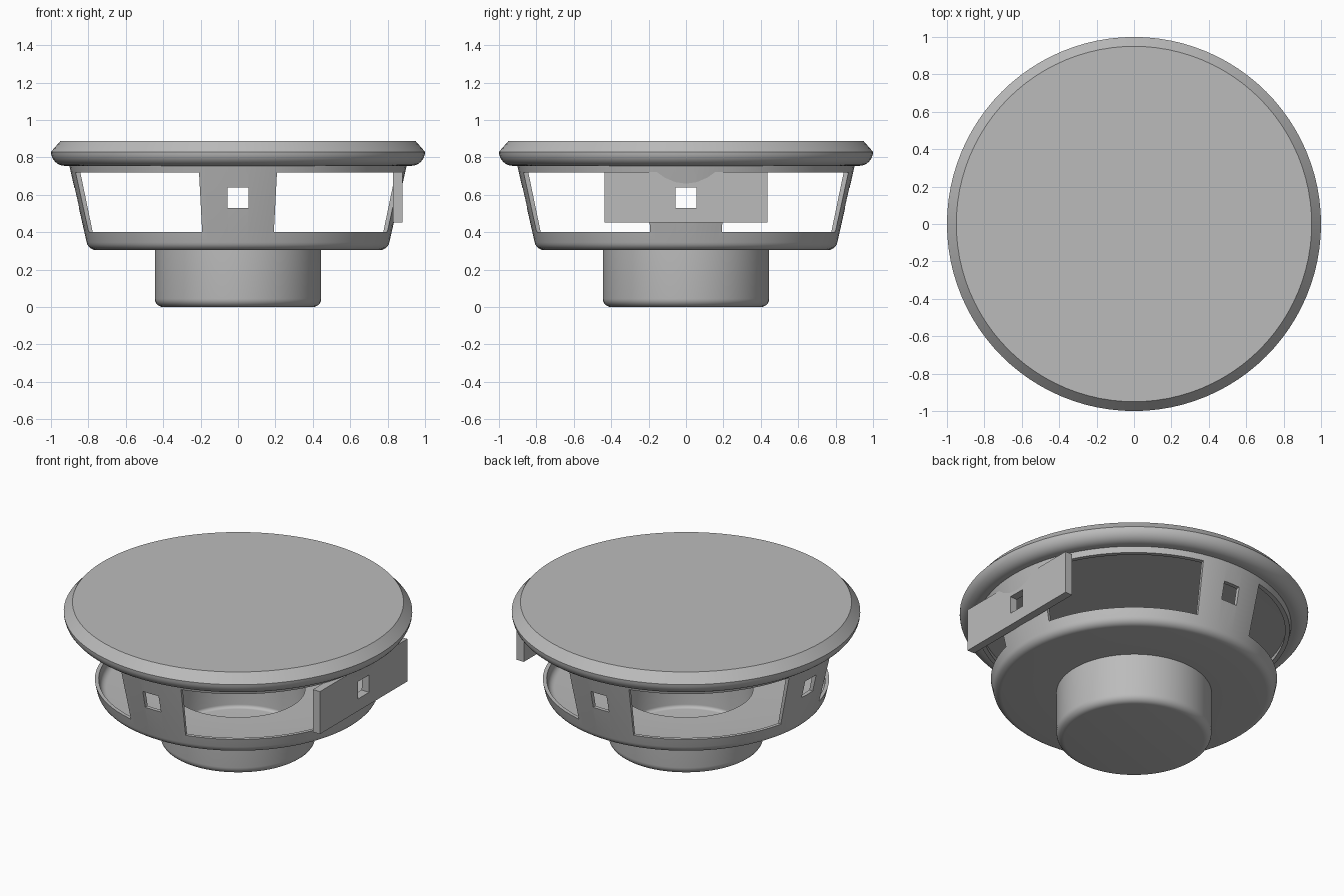
import bpy, bmesh, math
from mathutils import Matrix

cube = bpy.data.objects.get("Cube")
if cube:
    bpy.data.objects.remove(cube, do_unlink=True)

grey = bpy.data.materials.new("Plain grey")
grey.use_nodes = True
grey.diffuse_color = (0.5, 0.5, 0.5, 1)
grey.node_tree.nodes["Principled BSDF"].inputs["Base Color"].default_value = (0.5, 0.5, 0.5, 1)

SEGMENTS = 96


def add_object(name, bm):
    bmesh.ops.recalc_face_normals(bm, faces=bm.faces[:])
    mesh = bpy.data.meshes.new(name)
    bm.to_mesh(mesh)
    bm.free()
    mesh.materials.append(grey)
    obj = bpy.data.objects.new(name, mesh)
    bpy.context.collection.objects.link(obj)
    return obj


def activate(obj):
    bpy.ops.object.select_all(action="DESELECT")
    obj.select_set(True)
    bpy.context.view_layer.objects.active = obj


def lathe(name, profile):
    """Spin a radius/height profile, from axis to axis, round z."""
    bm = bmesh.new()
    verts = [bm.verts.new((r, 0, z)) for r, z in profile]
    edges = [bm.edges.new(pair) for pair in zip(verts, verts[1:])]
    bmesh.ops.spin(bm, geom=verts + edges, cent=(0, 0, 0), axis=(0, 0, 1),
                   angle=math.tau, steps=SEGMENTS)
    bmesh.ops.remove_doubles(bm, verts=bm.verts[:], dist=0.0005)
    return add_object(name, bm)


def arc(cx, cz, radius, start, end, steps=6):
    """Points of a rounded profile corner, angles in degrees."""
    angles = [math.radians(start + (end - start) * i / steps) for i in range(steps + 1)]
    return [(cx + radius * math.cos(a), cz + radius * math.sin(a)) for a in angles]


def box(name, x, y, z, turn=0):
    bm = bmesh.new()
    size = [b - a for a, b in (x, y, z)]
    middle = [(a + b) / 2 for a, b in (x, y, z)]
    bmesh.ops.create_cube(bm, size=1, matrix=Matrix.Rotation(turn, 4, "Z")
                          @ Matrix.Translation(middle) @ Matrix.Diagonal((*size, 1)))
    return add_object(name, bm)


def window_cutter(middle, half):
    """A wedge of a ring, for one opening in the basket wall."""
    bm = bmesh.new()
    angles = [middle + half * (i / 12 - 1) for i in range(25)]
    outline = [(0.6 * math.cos(a), 0.6 * math.sin(a)) for a in angles]
    outline += [(1.1 * math.cos(a), 1.1 * math.sin(a)) for a in reversed(angles)]
    face = bm.faces.new([bm.verts.new((x, y, 0.40)) for x, y in outline])
    top = bmesh.ops.extrude_face_region(bm, geom=[face])["geom"]
    bmesh.ops.translate(bm, vec=(0, 0, 0.32),
                        verts=[v for v in top if isinstance(v, bmesh.types.BMVert)])
    return add_object("window_cutter", bm)


def cut(obj, cutter):
    activate(obj)
    modifier = obj.modifiers.new("Cut", "BOOLEAN")
    modifier.operation = "DIFFERENCE"
    modifier.solver = "EXACT"
    modifier.object = cutter
    bpy.ops.object.modifier_apply(modifier=modifier.name)
    bpy.data.objects.remove(cutter, do_unlink=True)


def smooth(obj):
    activate(obj)
    bpy.ops.object.shade_smooth_by_angle(angle=math.radians(30))


# Hollow basket with the magnet cup below it
outside = [(0, 0)] + arc(0.40, 0.045, 0.045, -90, 0) + [(0.445, 0.305)]
outside += arc(0.76, 0.355, 0.05, -90, -10) + [(0.905, 0.77)]
inside = [(0.878, 0.77)] + arc(0.755, 0.375, 0.038, -10, -90)
inside += [(0.385, 0.337)] + arc(0.365, 0.06, 0.02, 0, -90) + [(0, 0.04)]
basket = lathe("basket", outside + inside)

# Four windows between the struts, and a square hole in each strut
for i in range(4):
    cut(basket, window_cutter(math.pi / 4 + i * math.pi / 2, math.radians(31.5)))
    cut(basket, box("hole_cutter", (0.6, 1.1), (-0.055, 0.055), (0.53, 0.64),
                    i * math.pi / 2))
smooth(basket)

# Closed cover with a rounded lower rim and a bevelled upper edge
rim = arc(0.925, 0.83, 0.075, -90, 0, 8)
cover = lathe("cover", [(0, 0.757), (0.88, 0.757)] + rim + [(0.95, 0.887), (0, 0.887)])
smooth(cover)

# Flat terminal plate on the left strut
plate = box("terminal_plate", (0.83, 0.88), (-0.437, 0.437), (0.453, 0.722))
cut(plate, box("hole_cutter", (0.6, 1.1), (-0.055, 0.055), (0.53, 0.64)))
